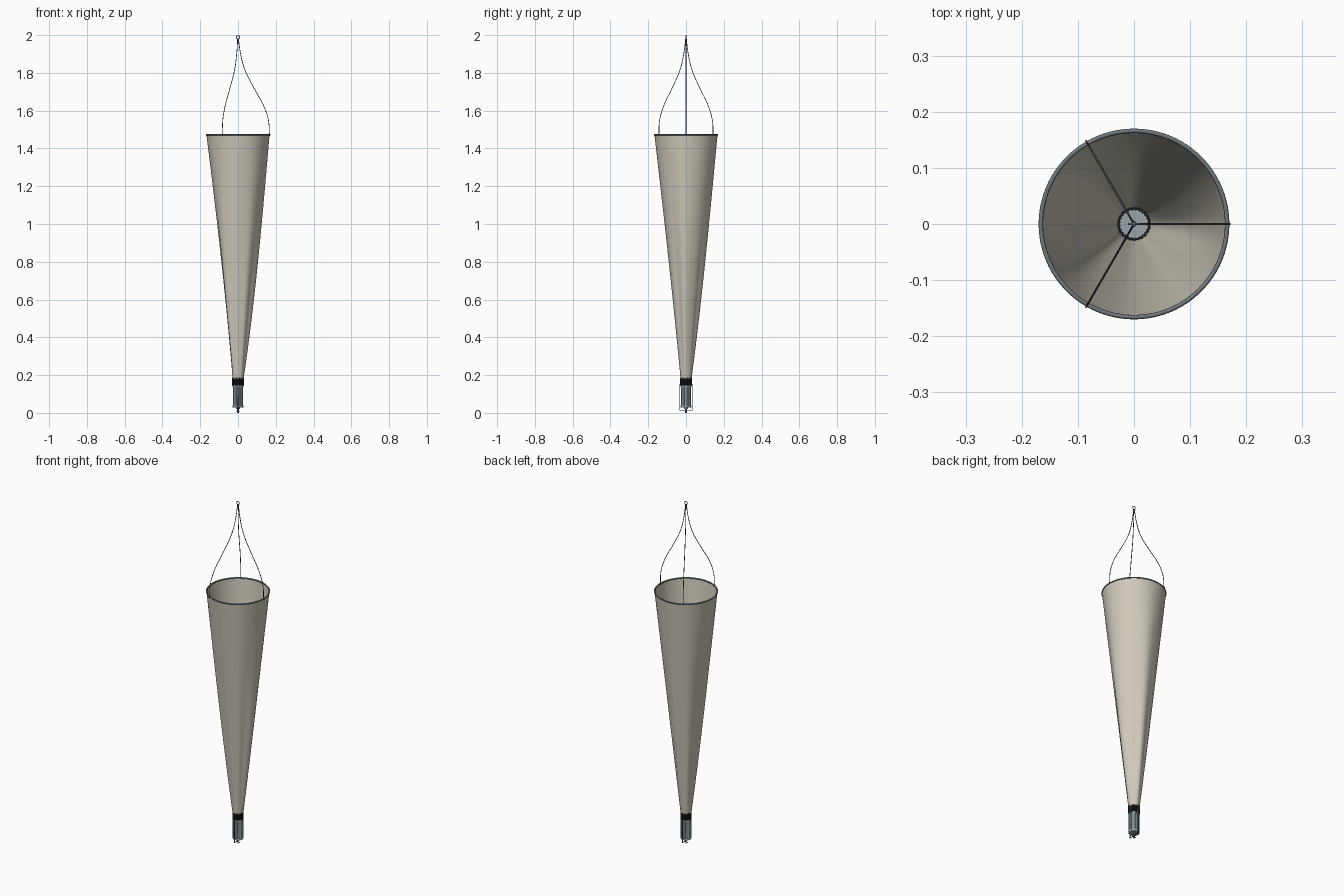
import bpy, bmesh, math
from mathutils import Vector

if "Cube" in bpy.data.objects:
    bpy.data.objects.remove(bpy.data.objects["Cube"], do_unlink=True)


def material(name, r, g, b):
    m = bpy.data.materials.new(name)
    m.use_nodes = True
    m.diffuse_color = (r, g, b, 1)
    m.node_tree.nodes["Principled BSDF"].inputs["Base Color"].default_value = (r, g, b, 1)
    return m


cloth = material("cream netting", 0.62, 0.58, 0.49)
steel = material("blue grey steel", 0.16, 0.19, 0.21)
cord = material("dark cord", 0.07, 0.07, 0.07)
rubber = material("black rubber", 0.012, 0.012, 0.012)
cup = material("grey cup", 0.32, 0.38, 0.41)
gauze = material("grey gauze", 0.22, 0.26, 0.28)


def lathe(name, mat, profile, segments=48, shape=None):
    """Revolve (radius, height) points; shape adds to the radius."""
    bm = bmesh.new()
    rings = []
    for r, z in profile:
        ring = []
        for i in range(segments):
            a = math.tau * i / segments
            rr = r + (shape(a, z) if shape else 0)
            ring.append(bm.verts.new((rr * math.cos(a), rr * math.sin(a), z)))
        rings.append(ring)
    for low, high in zip(rings, rings[1:]):
        for i in range(segments):
            j = (i + 1) % segments
            bm.faces.new((low[i], low[j], high[j], high[i]))
    bmesh.ops.remove_doubles(bm, verts=bm.verts, dist=0.00001)
    mesh = bpy.data.meshes.new(name)
    bm.to_mesh(mesh)
    bm.free()
    return finish(bpy.data.objects.new(name, mesh), mat, True)


def finish(ob, mat, link=False):
    if link:
        bpy.context.collection.objects.link(ob)
    ob.data.materials.append(mat)
    bpy.ops.object.select_all(action="DESELECT")
    ob.select_set(True)
    bpy.context.view_layer.objects.active = ob
    bpy.ops.object.shade_smooth_by_angle(angle=math.radians(40))
    return ob


def torus(name, mat, radius, thickness, z, rotation=(0, 0, 0), segments=96):
    bpy.ops.mesh.primitive_torus_add(location=(0, 0, z), rotation=rotation,
                                     major_radius=radius, minor_radius=thickness,
                                     major_segments=segments, minor_segments=10)
    ob = bpy.context.object
    ob.name = name
    return finish(ob, mat)


def tube(name, mat, points, thickness, smooth=True):
    curve = bpy.data.curves.new(name, "CURVE")
    curve.dimensions = "3D"
    curve.bevel_depth = thickness
    curve.bevel_resolution = 2
    curve.use_fill_caps = True
    if smooth:
        s = curve.splines.new("BEZIER")
        s.bezier_points.add(len(points) - 1)
        for p, co in zip(s.bezier_points, points):
            p.co = co
            p.handle_left_type = p.handle_right_type = "AUTO"
    else:
        s = curve.splines.new("POLY")
        s.points.add(len(points) - 1)
        for p, co in zip(s.points, points):
            p.co = (*co, 1)
    curve.materials.append(mat)
    ob = bpy.data.objects.new(name, curve)
    bpy.context.collection.objects.link(ob)
    return ob


# Long cloth funnel with soft folds that fade out at the hoop and the collar
TOP, BOTTOM = 1.472, 0.18


def folds(a, z):
    t = (z - BOTTOM) / (TOP - BOTTOM)
    wave = (0.45 * math.cos(3 * a + 0.5) + 0.35 * math.cos(5 * a - 0.4)
            + 0.2 * math.cos(8 * a + 1) + 0.4 * math.cos(a - 0.5))
    return 0.009 * math.sin(math.pi * t ** 0.8) * wave


steps = 40
lathe("net_funnel", cloth,
      [(0.029 + 0.138 * i / steps, BOTTOM + (TOP - BOTTOM) * i / steps)
       for i in range(steps + 1)], 120, folds)

# Hoop at the mouth
torus("mouth_hoop", steel, 0.166, 0.004, 1.473)

# Three bridle cords meeting at the lifting ring
for n in range(3):
    a = math.tau * n / 3
    path = [(0.166, 1.473), (0.161, 1.55), (0.134, 1.63), (0.09, 1.71),
            (0.035, 1.82), (0.012, 1.91), (0.003, 1.975)]
    tube(f"bridle_cord_{n + 1}", cord,
         [Vector((r * math.cos(a), r * math.sin(a), z)) for r, z in path], 0.0018)
    knot = torus(f"cord_loop_{n + 1}", cord, 0.005, 0.0015, 1.473,
                 (math.pi / 2, 0, a), 16)
    knot.location.x, knot.location.y = 0.166 * math.cos(a), 0.166 * math.sin(a)
torus("lifting_ring", steel, 0.009, 0.002, 1.989, (math.pi / 2, 0, 0), 24)
lathe("cord_whipping", cord, [(0, 1.96), (0.005, 1.96), (0.005, 1.98), (0, 1.98)], 16)

# Black ribbed clamp collar
lathe("clamp_collar", rubber,
      [(0.025, 0.145), (0.0295, 0.145), (0.0295, 0.187), (0.025, 0.187), (0.025, 0.145)],
      96, lambda a, z: 0.001 * math.cos(24 * a))

# Collecting cup: gauze wall, end rims, floor and upright ribs
lathe("cup_wall", gauze, [(0.0265, 0.03), (0.0265, 0.15)])
lathe("cup_floor", cup, [(0, 0.028), (0.027, 0.028), (0.027, 0.034), (0, 0.034)])
for name, z in (("lower_rim", 0.028), ("upper_rim", 0.138)):
    lathe("cup_" + name, cup, [(0.0255, z), (0.028, z), (0.028, z + 0.012),
                               (0.0255, z + 0.012), (0.0255, z)])
for n in range(8):
    a = math.tau * (n + 0.5) / 8
    x, y = 0.0265 * math.cos(a), 0.0265 * math.sin(a)
    tube(f"cup_rib_{n + 1}", cup, [(x, y, 0.03), (x, y, 0.148)], 0.0022, False)

# Wire bail under the cup
tube("cup_bail", steel, [(0, -0.033, 0.152), (0, -0.033, 0.014),
                         (0, 0.033, 0.014), (0, 0.033, 0.152)], 0.0022, False)

# Drain spigot and its cross handle
lathe("drain_spigot", steel, [(0, 0), (0.004, 0), (0.004, 0.03), (0, 0.03)], 16)
lathe("drain_nut", cup, [(0, 0.021), (0.01, 0.021), (0.01, 0.036), (0, 0.036)], 24)
tube("drain_handle", steel, [(-0.011, 0, 0.006), (0.011, 0, 0.006)], 0.002, False)
